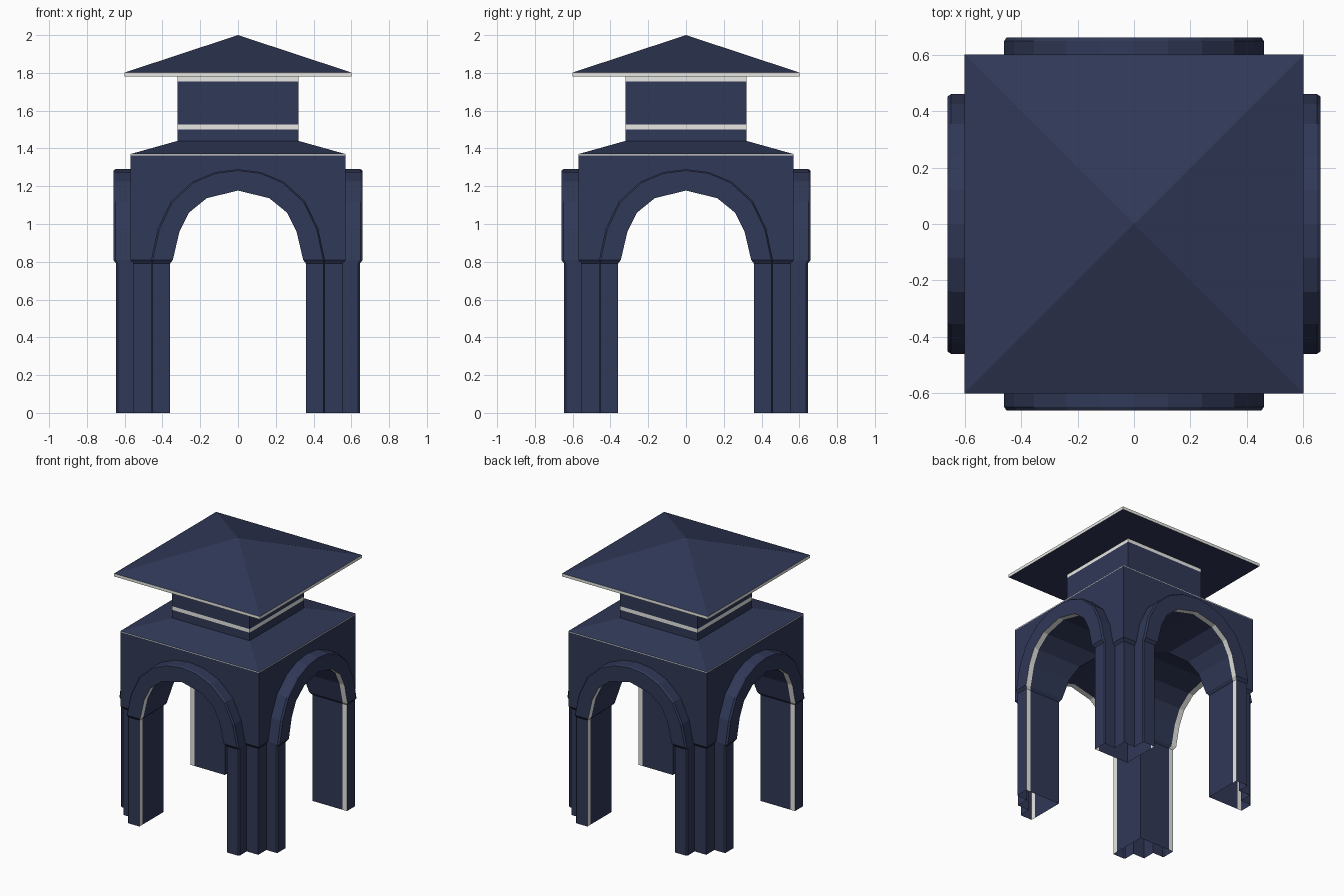
import bpy, bmesh
from math import pi
from mathutils import Matrix

if "Cube" in bpy.data.objects:
    bpy.data.objects.remove(bpy.data.objects["Cube"])


def material(name, color):
    m = bpy.data.materials.new(name)
    m.diffuse_color = color
    m.use_nodes = True
    m.node_tree.nodes["Principled BSDF"].inputs["Base Color"].default_value = m.diffuse_color
    return m


NAVY = material("navy", (0.03, 0.04, 0.095, 1))
GREY = material("pale_trim", (0.8, 0.8, 0.77, 1))


def finish(bm, name):
    bmesh.ops.remove_doubles(bm, verts=bm.verts, dist=0.0005)
    bmesh.ops.recalc_face_normals(bm, faces=bm.faces)
    me = bpy.data.meshes.new(name)
    bm.to_mesh(me)
    bm.free()
    me.materials.append(NAVY)
    me.materials.append(GREY)
    ob = bpy.data.objects.new(name, me)
    bpy.context.collection.objects.link(ob)
    return ob


def face(bm, pts, mat=0, rot=None):
    vs = [bm.verts.new(rot @ Matrix.Translation(p).translation if rot else p) for p in pts]
    bm.faces.new(vs).material_index = mat


def bridge(bm, a, b, mats, rot=None, closed=False):
    n = len(a)
    for i in range(n if closed else n - 1):
        j = (i + 1) % n
        face(bm, [a[i], a[j], b[j], b[i]], mats[i], rot)


def square_stack(name, rings, mats):
    """Square rings (half width, z) joined upwards, one material per step."""
    bm = bmesh.new()
    for (h0, z0), (h1, z1), m in zip(rings, rings[1:], mats):
        for k in range(4):
            rot = Matrix.Rotation(k * pi / 2, 4, 'Z')
            pts = [(-h0, -h0, z0), (h0, -h0, z0), (h1, -h1, z1), (-h1, -h1, z1)]
            if h0 == 0:
                pts = pts[1:]
            elif h1 == 0:
                pts = pts[:3]
            face(bm, pts, m, rot)
    return finish(bm, name)


def mirrored(half):
    return [(-x, z) for x, z in half] + [(x, z) for x, z in reversed(half[:-1])]


# Arcade: four arched walls meeting in a groin vault
SPRING = 0.81
inner = mirrored([(.345, SPRING), (.31, .96), (.26, 1.06), (.165, 1.137), (0, 1.177)])
outer = mirrored([(.46, SPRING), (.425, .975), (.355, 1.12), (.24, 1.225),
                  (.12, 1.275), (0, 1.29)])
lip = [(x * .98, SPRING + (z - SPRING) * .985) for x, z in outer]
bm = bmesh.new()
for k in range(4):
    rot = Matrix.Rotation(k * pi / 2, 4, 'Z')

    def at(profile, y):
        return [(x, -y, z) for x, z in profile]
    navy, grey = [0] * 12, [1] * 12
    vault = [(x, -abs(x), z) for x, z in inner]
    bridge(bm, vault, at(inner, .62), navy, rot)
    bridge(bm, at(inner, .62), at(inner, .66), grey, rot)
    face(bm, at(inner, .66) + at(lip, .66)[::-1], 0, rot)
    bridge(bm, at(lip, .66), at(outer, .648), navy, rot)
    bridge(bm, at(outer, .648), at(outer, .57), navy, rot)
    top = [(.57, SPRING), (.57, 1.363), (-.57, 1.363), (-.57, SPRING)]
    face(bm, at(outer, .57) + at(top, .57), 0, rot)
finish(bm, "arcade")

# Legs: stepped hollow piers, flared where they meet the arches
half_low = [(.36, .36), (.61, .36), (.645, .36), (.645, .452), (.635, .46), (.555, .46)]
half_top = [(.345, .345), (.62, .345), (.66, .345), (.66, .452), (.648, .46), (.57, .46)]


def plan(half, corner, z):
    pts = half + [(corner, corner)] + [(y, x) for x, y in reversed(half[1:])]
    return [(x, y, z) for x, y in pts]


low, neck = plan(half_low, .555, 0), plan(half_low, .555, .79)
cap = plan(half_top, .57, SPRING)
strip = [1 if i in (1, len(low) - 3 + 1) else 0 for i in range(len(low))]
strip = [int(i in (1, len(low) - 2)) for i in range(len(low))]
bm = bmesh.new()
for k in range(4):
    rot = Matrix.Rotation(k * pi / 2, 4, 'Z')
    bridge(bm, low, neck, strip, rot, True)
    bridge(bm, neck, cap, strip, rot, True)
finish(bm, "legs")

# Lower roof and square lantern with pale bands
square_stack("lantern", [(.57, 1.363), (.57, 1.37), (.32, 1.44), (.32, 1.50), (.32, 1.527),
                         (.32, 1.755), (.32, 1.78)], [1, 0, 0, 1, 0, 1])

# Pyramid roof with pale eaves
square_stack("roof", [(0, 1.78), (.6, 1.78), (.6, 1.802), (0, 2.0)], [0, 1, 0])
